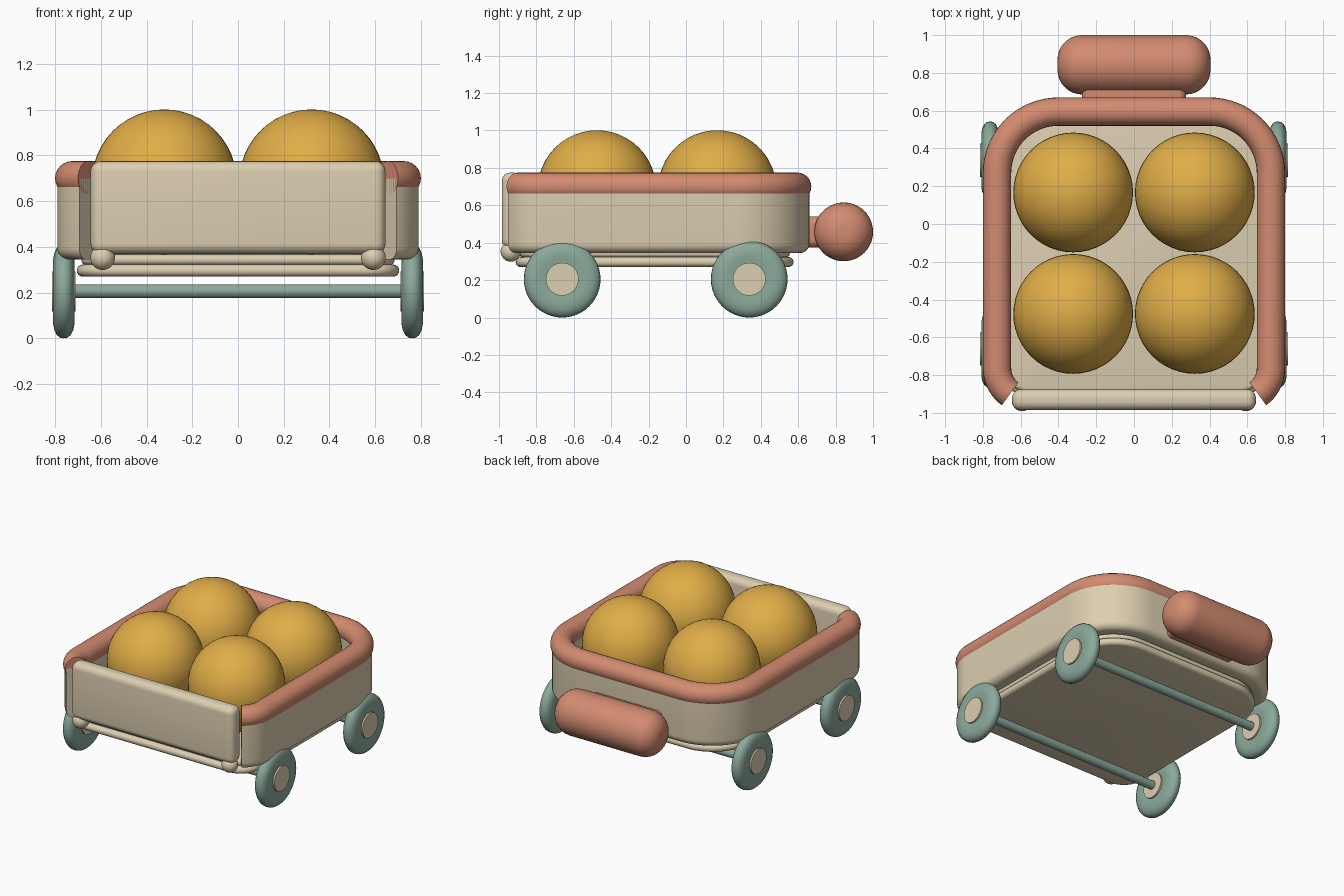
import bpy, bmesh, math
from mathutils import Vector, Matrix

cube = bpy.data.objects.get("Cube")
if cube:
    bpy.data.objects.remove(cube, do_unlink=True)


def material(name, rgb):
    m = bpy.data.materials.new(name)
    m.use_nodes = True
    m.diffuse_color = (*rgb, 1)
    m.node_tree.nodes["Principled BSDF"].inputs["Base Color"].default_value = (*rgb, 1)
    return m


CREAM = material("cream", (0.72, 0.62, 0.44))
CORAL = material("coral", (0.65, 0.26, 0.165))
TEAL = material("sage_teal", (0.26, 0.40, 0.33))
GOLD = material("gold", (0.75, 0.42, 0.065))


def finish(name, bm, mat, loc=(0, 0, 0)):
    bmesh.ops.remove_doubles(bm, verts=bm.verts, dist=1e-5)
    bmesh.ops.recalc_face_normals(bm, faces=bm.faces)
    me = bpy.data.meshes.new(name)
    bm.to_mesh(me)
    bm.free()
    me.materials.append(mat)
    ob = bpy.data.objects.new(name, me)
    ob.location = loc
    bpy.context.collection.objects.link(ob)
    bpy.ops.object.select_all(action='DESELECT')
    ob.select_set(True)
    bpy.context.view_layer.objects.active = ob
    bpy.ops.object.shade_smooth_by_angle(angle=math.radians(40))
    return ob


def arc(cx, cy, r, a0, a1, n):
    """Points and outward normals along an arc, in degrees."""
    out = []
    for i in range(n + 1):
        a = math.radians(a0 + (a1 - a0) * i / n)
        d = Vector((math.cos(a), math.sin(a)))
        out.append((Vector((cx, cy)) + d * r, d))
    return out


def body_path(front_angle):
    """U-shaped centre line of the side walls, from front left round to front right."""
    left = (arc(0.557, -0.763, 0.168, -front_angle, 0, 10)
            + arc(0.40, 0.27, 0.325, 0, 90, 16))
    right = [(Vector((-p.x, p.y)), Vector((-d.x, d.y))) for p, d in reversed(left)]
    return left + right


def skin(bm, rings, wrap):
    n = len(rings)
    for i in range(n if wrap else n - 1):
        a, b = rings[i], rings[(i + 1) % n]
        for j in range(len(a)):
            k = (j + 1) % len(a)
            bm.faces.new((a[j], a[k], b[k], b[j]))
    if not wrap:
        bm.faces.new(rings[0])
        bm.faces.new(rings[-1])


def sweep(name, profile, mat):
    """Closed (offset, z) profile along the open wall path."""
    bm = bmesh.new()
    rings = [[bm.verts.new((*(p + d * o), z)) for o, z in profile]
             for p, d in body_path(54)]
    skin(bm, rings, False)
    return finish(name, bm, mat)


def slab(name, z0, z1, offset, mat):
    """Plate following the body outline, with a rounded edge."""
    bm = bmesh.new()
    r, mid = (z1 - z0) / 2, (z0 + z1) / 2
    rings = []
    for i in range(9):
        a = math.pi * (i / 8 - 0.5)
        o = offset - r + r * math.cos(a)
        rings.append([bm.verts.new((*(p + d * o), mid + r * math.sin(a)))
                      for p, d in body_path(90)])
    skin(bm, rings, False)
    return finish(name, bm, mat)


def lathe_x(name, profile, mat, loc, steps=48):
    """Spin an (x, radius) profile about the x axis."""
    bm = bmesh.new()
    verts = [bm.verts.new((x, 0, r)) for x, r in profile]
    edges = [bm.edges.new(e) for e in zip(verts, verts[1:])]
    bmesh.ops.spin(bm, geom=verts + edges, cent=(0, 0, 0), axis=(1, 0, 0),
                   angle=math.tau, steps=steps)
    bmesh.ops.remove_doubles(bm, verts=bm.verts, dist=1e-5)
    return finish(name, bm, mat, loc)


def mirrored(half):
    return half + [(-x, r) for x, r in reversed(half)]


def rounded_box(name, size, bevel, mat, loc):
    bm = bmesh.new()
    bmesh.ops.create_cube(bm, size=1, matrix=Matrix.Diagonal((*size, 1)))
    bmesh.ops.bevel(bm, geom=bm.edges[:], offset=bevel, segments=6,
                    profile=0.5, affect='EDGES')
    return finish(name, bm, mat, loc)


def ball(name, radius, mat, loc):
    bm = bmesh.new()
    bmesh.ops.create_uvsphere(bm, u_segments=48, v_segments=24, radius=radius)
    return finish(name, bm, mat, loc)


# Side walls, open at the front, with rounded lower edges
R = 0.05
wall = [(0.065, 0.70), (-0.065, 0.70)]
wall += [(-0.015 + R * math.cos(t), 0.395 + R * math.sin(t))
         for t in (math.radians(180 + 15 * i) for i in range(7))]
wall += [(0.015 + R * math.cos(t), 0.395 + R * math.sin(t))
         for t in (math.radians(270 + 15 * i) for i in range(7))]
sweep("side_walls", wall, CREAM)

# Padded round rim
sweep("rim", [(0.075 * math.cos(math.tau * i / 24), 0.70 + 0.075 * math.sin(math.tau * i / 24))
              for i in range(24)], CORAL)

# Floor and lower base plate
slab("floor", 0.32, 0.367, -0.04, CREAM)
slab("base_plate", 0.27, 0.323, -0.02, CREAM)

# Tailgate and its hinge knobs
rounded_box("tailgate", (1.29, 0.11, 0.405), 0.045, CREAM, (0, -0.93, 0.572))
for side, s in (("left", 1), ("right", -1)):
    ball("hinge_knob_" + side, 0.054, CREAM, (s * 0.592, -0.937, 0.353))

# Rear handle with its mount
END = [(0.275 + 0.13 * math.cos(t), 0.027 + 0.13 * math.sin(t))
       for t in (math.radians(10 * i) for i in range(10))]
lathe_x("handle", mirrored([(0.405, 0)] + END), CORAL, (0, 0.843, 0.458))
rounded_box("handle_mount", (0.55, 0.16, 0.165), 0.04, CORAL, (0, 0.69, 0.458))

# Axles, wheels and hubs
TYRE = [(0.040, 0), (0.040, 0.085), (0.046, 0.12), (0.046, 0.145), (0.041, 0.17),
        (0.031, 0.19), (0.016, 0.202), (0, 0.205)]
for end, y in (("front", -0.662), ("back", 0.338)):
    lathe_x("axle_" + end, mirrored([(0.76, 0), (0.76, 0.03)]), TEAL, (0, y, 0.206), 24)
    for side, s in (("left", 1), ("right", -1)):
        place = (s * 0.762, y, 0.205)
        lathe_x(f"wheel_{end}_{side}", mirrored(TYRE), TEAL, place)
        lathe_x(f"hub_{end}_{side}", mirrored([(0.052, 0), (0.052, 0.088)]), CREAM, place, 32)

# Four balls as cargo
for x in (-0.322, 0.322):
    for y in (-0.476, 0.167):
        ball("cargo_ball", 0.317, GOLD, (x, y, 0.684))
